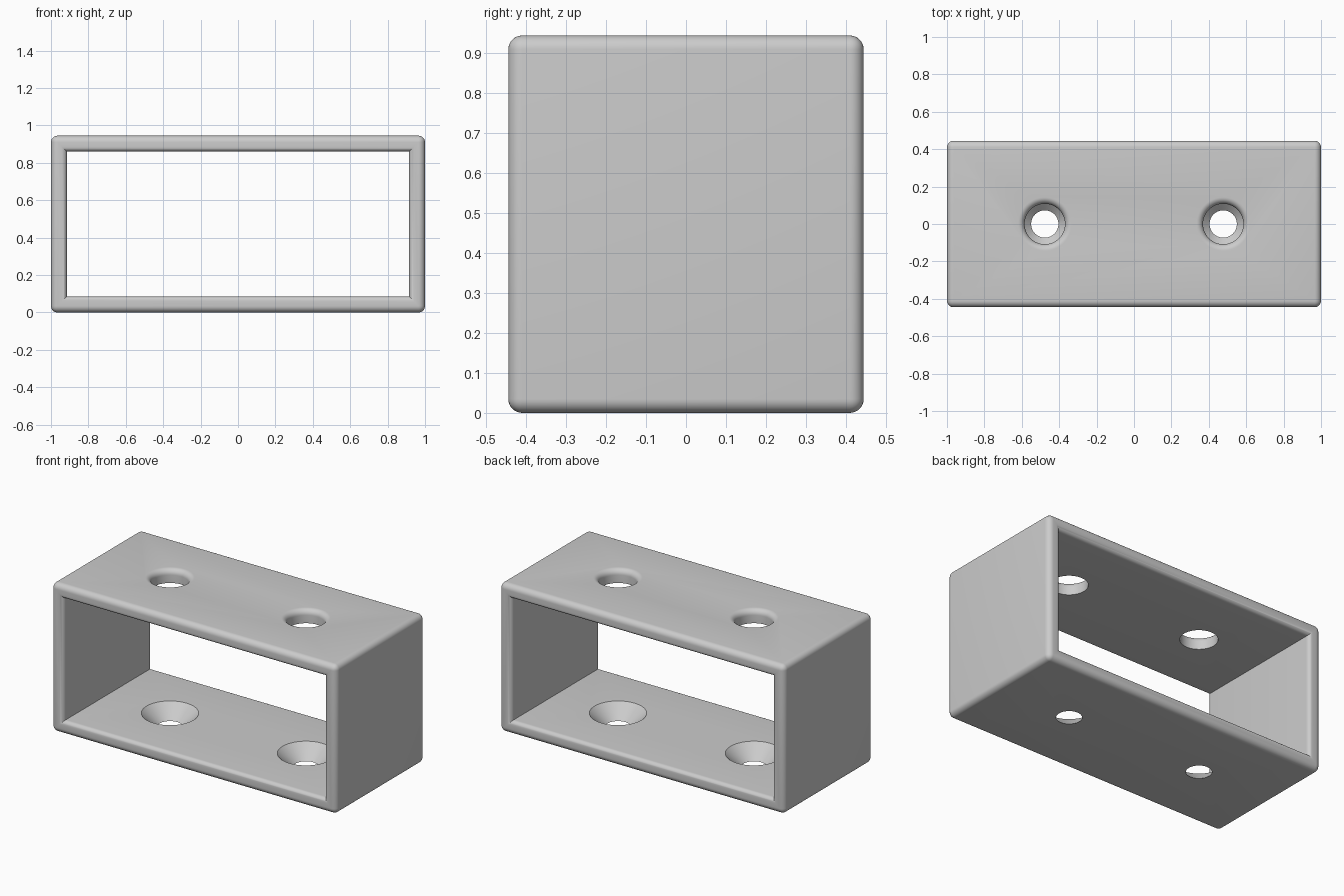
import bpy, bmesh
from math import sin, cos, pi, radians

W, D, H, WALL = 2.0, 0.89, 0.945, 0.085
OUTER_R, INNER_R, HOLE_X = 0.035, 0.028, 0.477

cube = bpy.data.objects.get("Cube")
if cube:
    bpy.data.objects.remove(cube, do_unlink=True)

grey = bpy.data.materials.new("plain grey")
grey.use_nodes = True
colour = (0.6, 0.6, 0.6, 1)
grey.diffuse_color = colour
grey.node_tree.nodes["Principled BSDF"].inputs["Base Color"].default_value = colour


def make_object(name, bm):
    bmesh.ops.recalc_face_normals(bm, faces=bm.faces)
    mesh = bpy.data.meshes.new(name)
    bm.to_mesh(mesh)
    bm.free()
    mesh.materials.append(grey)
    obj = bpy.data.objects.new(name, mesh)
    bpy.context.collection.objects.link(obj)
    return obj


def loft(name, rings):
    """Skin a closed solid through rings of equal point count."""
    bm = bmesh.new()
    loops = [[bm.verts.new(p) for p in ring] for ring in rings]
    n = len(loops[0])
    for a, b in zip(loops, loops[1:]):
        for i in range(n):
            j = (i + 1) % n
            bm.faces.new((a[i], a[j], b[j], b[i]))
    bm.faces.new(loops[0][::-1])
    bm.faces.new(loops[-1])
    return make_object(name, bm)


def flare(radius, steps=8):
    """Quarter-round lip: (outward growth, distance below the face)."""
    angles = [pi / 2 * i / steps for i in range(steps + 1)]
    return [(radius * (1 - cos(a)), radius * (1 - sin(a))) for a in angles]


def turned_cutter(name, x, profile):
    return loft(name, [[(x + r * cos(2 * pi * i / 64), r * sin(2 * pi * i / 64), z)
                        for i in range(64)] for r, z in profile])


# Outer block with rounded edges
bm = bmesh.new()
bmesh.ops.create_cube(bm, size=1)
for v in bm.verts:
    v.co.x *= W
    v.co.y *= D
    v.co.z = (v.co.z + 0.5) * H
bmesh.ops.bevel(bm, geom=bm.edges[:], offset=OUTER_R, segments=8,
                profile=0.5, affect='EDGES')
frame = make_object("bracket_frame", bm)


# Opening through the block, with rounded rims front and back
def rectangle(grow, y):
    x, z = W / 2 - WALL + grow, H / 2 - WALL + grow
    return [(sx * x, y, H / 2 + sz * z)
            for sx, sz in ((-1, -1), (1, -1), (1, 1), (-1, 1))]


lip = [(g, D / 2 - d) for g, d in flare(INNER_R)] + [(INNER_R, D / 2 + 0.1)]
cutters = [loft("opening_cutter", [rectangle(g, -y) for g, y in reversed(lip)]
                + [rectangle(g, y) for g, y in lip])]

# Rounded access holes in the top, countersunk screw holes in the bottom
access = [(0.108, H - WALL - 0.1)] + [(0.108 + g, H - d) for g, d in flare(0.035)]
access.append((0.143, H + 0.1))
slope = (0.165 - 0.073) / WALL
screw = [(0.073, -0.1), (0.073, 0), (0.165 + 0.02 * slope, WALL + 0.02)]
for side, x in (("right", -HOLE_X), ("left", HOLE_X)):
    cutters.append(turned_cutter(side + "_access_cutter", x, access))
    cutters.append(turned_cutter(side + "_screw_cutter", x, screw))

for cutter in cutters:
    mod = frame.modifiers.new(cutter.name, 'BOOLEAN')
    mod.operation = 'DIFFERENCE'
    mod.solver = 'EXACT'
    mod.object = cutter

# Bake the cuts, then drop the cutters
bpy.context.view_layer.objects.active = frame
frame.select_set(True)
for mod in list(frame.modifiers):
    bpy.ops.object.modifier_apply(modifier=mod.name)
for cutter in cutters:
    bpy.data.objects.remove(cutter, do_unlink=True)
bpy.ops.object.shade_smooth_by_angle(angle=radians(30))
